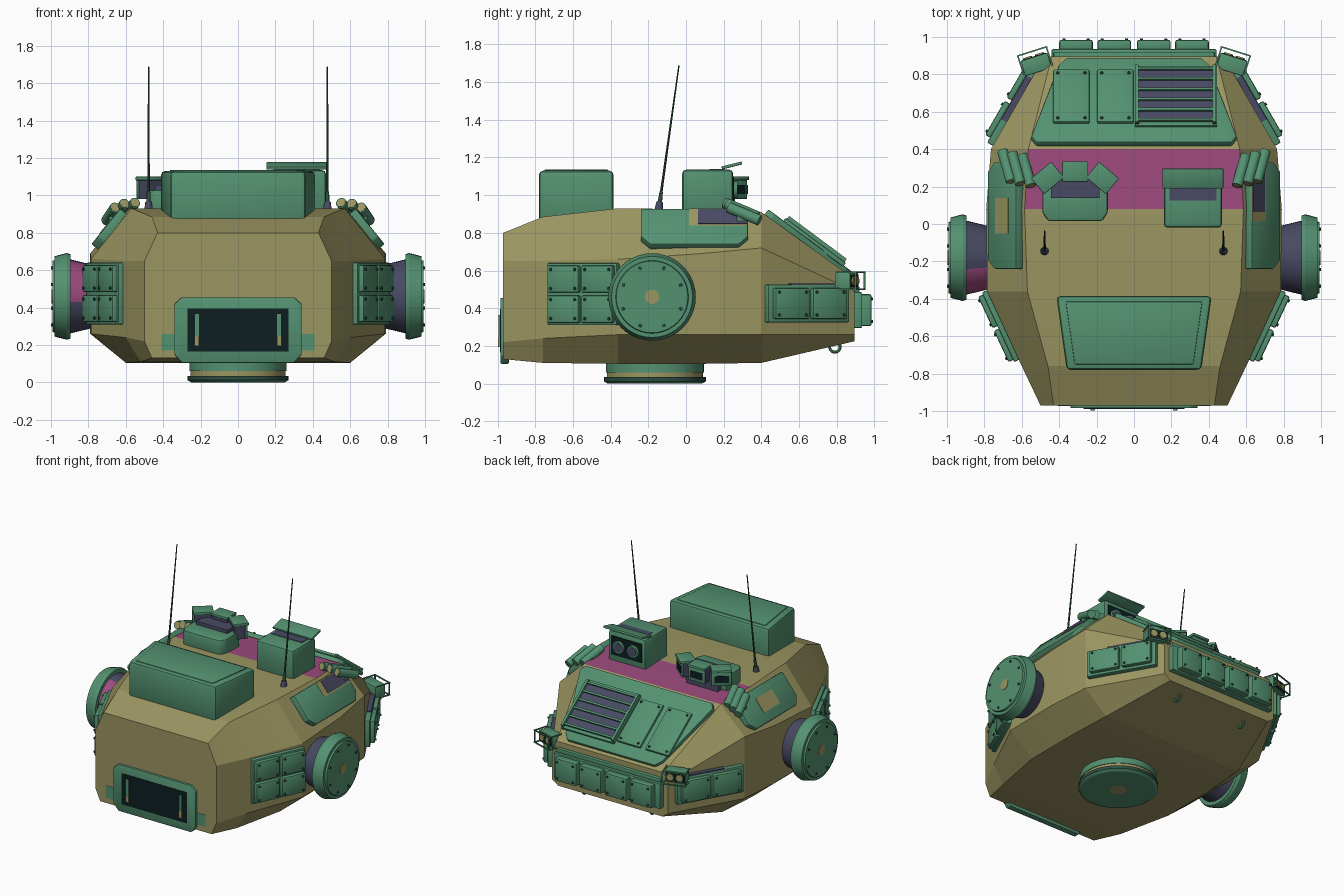
import bpy, bmesh, math
from mathutils import Matrix, Vector

if "Cube" in bpy.data.objects:
    bpy.data.objects.remove(bpy.data.objects["Cube"])


def material(name, rgb):
    m = bpy.data.materials.new(name)
    m.use_nodes = True
    m.diffuse_color = (*rgb, 1)
    m.node_tree.nodes["Principled BSDF"].inputs["Base Color"].default_value = (*rgb, 1)
    return m


OLIVE = material("olive", (.33, .305, .12))
GREEN = material("green", (.088, .285, .165))
PINK = material("magenta", (.34, .07, .21))
SLATE = material("slate", (.065, .068, .125))
DARK = material("dark glass", (.004, .013, .015))
SHADE = material("dark green", (.025, .075, .05))


def frame(loc, n=(0, 0, 1)):
    """Matrix at loc whose local z is n and local y points up."""
    z = Vector(n).normalized()
    up = Vector((0, 1, 0)) if abs(z.z) > .99 else Vector((0, 0, 1))
    y = (up - z * up.dot(z)).normalized()
    x = y.cross(z)
    return Matrix.Translation(loc) @ Matrix((x, y, z)).transposed().to_4x4()


def rect(w, h, cx=0, cy=0):
    return [(cx + a * w / 2, cy + b * h / 2) for a, b in ((-1, -1), (1, -1), (1, 1), (-1, 1))]


class Part:
    """Collects coloured prisms and cones into one object."""

    def __init__(self, name):
        self.name, self.bm, self.mats = name, bmesh.new(), []

    def add(self, tmp, mat, fr):
        if mat not in self.mats:
            self.mats.append(mat)
        bmesh.ops.recalc_face_normals(tmp, faces=tmp.faces)
        for f in tmp.faces:
            f.material_index = self.mats.index(mat)
        tmp.transform(fr)
        me = bpy.data.meshes.new("scratch")
        tmp.to_mesh(me)
        tmp.free()
        self.bm.from_mesh(me)
        bpy.data.meshes.remove(me)

    def prism(self, fr, pts, z0, z1, mat=GREEN, bevel=0, bolts=0):
        tmp = bmesh.new()
        lo = [tmp.verts.new((*p, z0)) for p in pts]
        hi = [tmp.verts.new((*p, z1)) for p in pts]
        tmp.faces.new(lo)
        tmp.faces.new(hi)
        for i in range(len(pts)):
            j = (i + 1) % len(pts)
            tmp.faces.new((lo[i], lo[j], hi[j], hi[i]))
        if bevel:
            bmesh.ops.bevel(tmp, geom=tmp.edges[:], offset=bevel, segments=2, profile=.5, affect='EDGES')
        self.add(tmp, mat, fr)
        if bolts:
            c = sum((Vector(p) for p in pts), Vector((0, 0))) / len(pts)
            for p in pts:
                d = Vector(p) - c
                q = c + Vector([math.copysign(abs(v) - bolts, v) for v in d])
                self.cone(fr, .009, .007, z1 - .002, z1 + .008, SHADE, 8, q)

    def cone(self, fr, r0, r1, z0, z1, mat=GREEN, seg=32, at=(0, 0)):
        tmp = bmesh.new()
        bmesh.ops.create_cone(tmp, cap_ends=True, segments=seg, radius1=r0, radius2=r1, depth=z1 - z0,
                              matrix=Matrix.Translation((at[0], at[1], (z0 + z1) / 2)))
        self.add(tmp, mat, fr)

    def done(self, angle=30):
        me = bpy.data.meshes.new(self.name)
        self.bm.to_mesh(me)
        self.bm.free()
        for m in self.mats:
            me.materials.append(m)
        ob = bpy.data.objects.new(self.name, me)
        bpy.context.collection.objects.link(ob)
        bpy.ops.object.select_all(action='DESELECT')
        ob.select_set(True)
        bpy.context.view_layer.objects.active = ob
        bpy.ops.object.shade_smooth_by_angle(angle=math.radians(angle))
        return ob


# Hull: octagonal sections (y, roof half width, roof z, side half width, upper z, lower z, floor half width, floor z)
SECTIONS = [(-.97, .43, .80, .50, .65, .22, .46, .13), (-.76, .46, .885, .60, .65, .24, .52, .11),
            (-.36, .57, .93, .785, .66, .26, .60, .105), (.08, .585, .925, .79, .69, .26, .60, .105),
            (.40, .565, .91, .765, .72, .26, .58, .11), (.895, .44, .555, .48, .49, .26, .43, .225)]
hull = Part("hull")
hull.mats = [OLIVE, PINK]
rings = []
for y, wt, zt, ws, zu, zl, wb, zb in SECTIONS:
    half = [(wt, zt), (ws, zu), (ws, zl), (wb, zb)]
    ring = half + [(-x, z) for x, z in reversed(half)]
    rings.append([hull.bm.verts.new((x, y, z)) for x, z in ring])
for k, (a, b) in enumerate(zip(rings, rings[1:])):
    for j in range(8):
        f = hull.bm.faces.new((a[j], a[(j + 1) % 8], b[(j + 1) % 8], b[j]))
        f.material_index = int(k == 3 and j == 7)
hull.bm.faces.new(rings[0])
hull.bm.faces.new(rings[-1])
bmesh.ops.recalc_face_normals(hull.bm, faces=hull.bm.faces)
hull.done(8)

# Mounting ring underneath
base = Part("base_ring")
fr = frame((0, -.165, 0))
for r0, r1, z0, z1, m in ((.25, .27, 0, .012, GREEN), (.27, .27, .012, .035, SHADE), (.255, .255, .035, .06, OLIVE),
                          (.26, .26, .06, .12, GREEN), (.06, .06, -.0005, .005, OLIVE)):
    base.cone(fr, r0, r1, z0, z1, m, 48)
base.done()

# Front window
win = Part("front_window")
fr = frame((0, -.97, .28), (0, -1, 0))
win.prism(fr, [(-.34, -.13), (-.3, -.175), (.3, -.175), (.34, -.13), (.34, .14), (.3, .175), (-.3, .175), (-.34, .14)],
          -.03, .015, GREEN, .006)
win.prism(fr, rect(.54, .23), .0, .018, DARK)
for s in (-1, 1):
    win.prism(fr, rect(.022, .17, s * .22), .015, .026)
    win.prism(fr, rect(.024, .05, s * .22, -.06), .015, .027, OLIVE)
    win.prism(frame((s * .375, -.968, .215), (0, -1, 0)), rect(.07, .09), -.03, .004)
win.done()

# Roof bin
box = Part("storage_bin")
trap = [(-.36, -.78), (.36, -.78), (.415, -.385), (-.415, -.385)]
box.prism(frame((0, 0, 0)), trap, .86, 1.13, GREEN, .022)
box.prism(frame((0, -.583, 0)), [(x * .88, (y + .583) * .85) for x, y in trap], 1.12, 1.136, GREEN, .005)
box.done()

# Boxed sight with twin lenses and a visor
sight = Part("sight_box")
sight.prism(frame((.315, .115, .9)), rect(.31, .27), 0, .235, GREEN, .02)
sight.prism(frame((.315, .165, 1.135)), rect(.25, .08), -.01, .004, SLATE)
sight.prism(frame((.315, .245, 1.15), (0, -.25, 1)), rect(.325, .11), 0, .016, GREEN, .004)
fr = frame((.315, .25, 1.03), (0, 1, 0))
sight.prism(fr, rect(.25, .14), -.01, .006, DARK)
for u in (-.06, .06):
    sight.cone(fr, .047, .043, 0, .022, GREEN, 24, (u, 0))
    sight.cone(fr, .033, .033, 0, .024, SLATE, 24, (u, 0))
sight.done()

# Hatch with three fanned periscopes
hatch = Part("periscope_hatch")
hatch.prism(frame((-.315, .12, .9)), [(-.175, -.06), (-.145, -.105), (.145, -.105), (.175, -.06), (.175, .1), (-.175, .1)],
            0, .13, GREEN, .015)
hatch.prism(frame((-.315, .2, .9)), rect(.26, .12), 0, .155, SLATE)
for x, y, a in ((-.465, .25, .7), (-.315, .285, 0), (-.165, .25, -.7)):
    n = (-math.sin(a), math.cos(a), 0)
    fr = frame((x, y, 1.03), n)
    hatch.prism(fr, rect(.12, .1), -.05, .035, SLATE)
    hatch.prism(fr, rect(.14, .02, 0, .06), -.06, .05, GREEN, .005)
    hatch.prism(fr, rect(.14, .1), .025, .04, GREEN, .004)
    hatch.prism(fr, rect(.1, .05), .035, .044, DARK)
hatch.done()

# Sloped rear deck with two covers and a grille
deck = Part("rear_deck")
fr = frame((0, .645, .735), (0, .597, .802))
deck.prism(fr, [(-.36, -.285), (.36, -.285), (.40, -.24), (.55, .24), (.52, .28), (-.52, .28), (-.55, .24), (-.40, -.24)],
           -.03, .028, GREEN, .008)
for u in (.335, .1):
    deck.prism(fr, rect(.195, .35, u, -.02), .02, .045, GREEN, .008, .025)
deck.prism(fr, rect(.44, .4, -.225, -.02), .02, .045, GREEN, .006, .015)
deck.prism(fr, rect(.40, .35, -.22, -.02), .04, .048, SLATE)
for i in range(6):
    deck.prism(fr, rect(.41, .014, -.22, -.19 + i * .068), .04, .062)
for u in (-.43, -.015):
    deck.prism(fr, rect(.018, .38, u, -.02), .04, .066)
deck.done()

# Rear row of panels
rear = Part("rear_panels")
fr = frame((0, .895, .39), (0, 1, 0))
rear.prism(fr, rect(.88, .19), -.03, .04, GREEN, .006)
rear.prism(fr, rect(.86, .03, 0, .11), -.03, .025, GREEN, .005)
for u in (-.31, -.105, .105, .31):
    rear.prism(fr, rect(.18, .17, u), .03, .09, GREEN, .012, .025)
rear.done()

for s, side in ((-1, "right"), (1, "left")):
    # Side drum and its cap
    drum = Part(side + "_drum")
    fr = frame((s * .7, -.18, .46), (s, 0, 0))
    drum.cone(fr, .15, .2, 0, .205, SLATE, 40)
    drum.cone(fr, .225, .232, .195, .215, GREEN, 40)
    drum.cone(fr, .232, .215, .215, .28, GREEN, 40)
    drum.cone(fr, .195, .19, .275, .293, GREEN, 40)
    drum.cone(fr, .038, .038, .28, .296, OLIVE, 24)
    for i in range(8):
        a = (i + .5) * math.pi / 4
        drum.cone(fr, .01, .008, .285, .3, SHADE, 8, (.165 * math.cos(a), .165 * math.sin(a)))
    if s < 0:
        drum.mats.append(PINK)
        for f in drum.bm.faces:
            c = f.calc_center_median()
            if f.material_index == 0 and c.y < -.24 and c.z > .44 and abs(f.normal.x) < .9:
                f.material_index = drum.mats.index(PINK)
    drum.done()

    # Sloped shoulder plate with painted patches
    sh = Part(side + "_shoulder_plate")
    fr = frame((s * .682, .045, .818), (s * .778, 0, .628))
    sh.prism(fr, [(-.285, -.07), (-.235, -.125), (.235, -.125), (.285, -.07), (.285, .12), (-.285, .12)],
             -.03, .03, GREEN, .008)
    if s < 0:
        sh.prism(fr, rect(.19, .11, 0, 0), .02, .033, OLIVE)
    else:
        sh.prism(fr, rect(.31, .115, .125, .06), .02, .032, OLIVE)
        sh.prism(fr, rect(.26, .10, .15, .062), .02, .034, SLATE)
    sh.done()

    # Bolted side panels, two by two in front and a pair behind
    side_panels = Part(side + "_side_panels")
    fr = frame((s * .70, -.54, .475), (s * .906, -.423, 0))
    side_panels.prism(fr, rect(.41, .33), -.02, .03, GREEN, .008)
    for u in (-.1, .1):
        for v in (-.08, .08):
            side_panels.prism(fr, rect(.185, .145, u, v), .02, .058, GREEN, .01, .022)
    fr = frame((s * .63, .635, .425), (s * .866, .5, 0))
    side_panels.prism(fr, rect(.5, .2), -.03, .035, GREEN, .008)
    side_panels.prism(fr, rect(.27, .02, s * .03, .097), -.03, .032, SLATE)
    for u in (-.115, .115):
        side_panels.prism(fr, rect(.21, .165, u), .025, .065, GREEN, .01, .022)
    side_panels.done()

    # Triple launcher tubes
    tubes = Part(side + "_launcher")
    for i, (x, z) in enumerate(((.555, .955), (.61, .95), (.66, .93))):
        fr = frame((s * x, .215 + i * .012, z), (-s * .28, -1, .42))
        tubes.cone(fr, .029, .029, -.17, .012, GREEN, 20)
        tubes.cone(fr, .023, .023, 0, .015, OLIVE, 20)
    tubes.prism(frame((s * .62, .3, .9)), rect(.14, .06), -.04, .02)
    tubes.done()

    # Corner lamp with guard
    lamp = Part(side + "_lamp")
    fr = frame((s * .525, .86, .545), (s * .3, .95, 0))
    lamp.prism(fr, rect(.15, .085), -.05, .035, GREEN, .006)
    lamp.prism(fr, rect(.13, .065), .03, .038, DARK)
    for u in (-.033, .033):
        lamp.cone(fr, .026, .024, .03, .045, OLIVE, 20, (u, 0))
    for v in (-.045, .045):
        lamp.prism(fr, rect(.17, .008, 0, v), .062, .07)
        for u in (-.08, .08):
            lamp.prism(fr, rect(.008, .008, u, v), -.04, .07)
    for u in (-.08, .08):
        lamp.prism(fr, rect(.008, .09, u), .062, .07)
    lamp.done()

    # Whip antenna
    ant = Part(side + "_antenna")
    fr = frame((s * .478, -.145, .92), (0, .14, 1))
    ant.cone(fr, .024, .018, -.01, .045, SLATE, 16)
    ant.cone(fr, .012, .009, .04, .1, SHADE, 12)
    ant.cone(fr, .007, .0035, .09, .775, SHADE, 8)
    ant.done()

    # Towing eye
    bpy.ops.mesh.primitive_torus_add(major_radius=.028, minor_radius=.008, major_segments=20, minor_segments=8,
                                     location=(s * .28, .79, .195), rotation=(0, math.pi / 2, 0))
    eye = bpy.context.object
    eye.name = side + "_tow_eye"
    eye.data.materials.append(GREEN)
